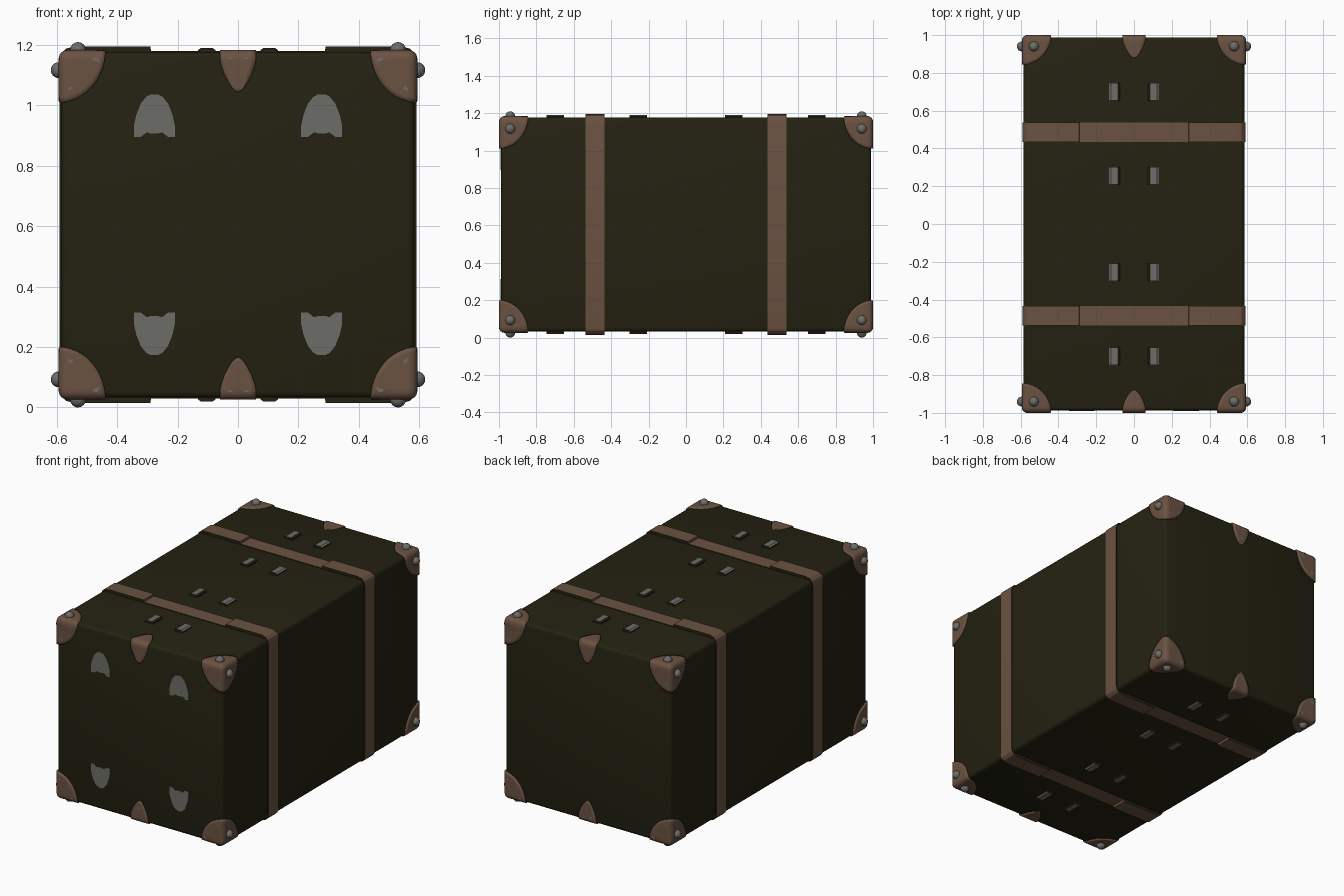
import bpy, bmesh, math
from mathutils import Vector

if "Cube" in bpy.data.objects:
    bpy.data.objects.remove(bpy.data.objects["Cube"])

ZC = 0.605                          # height of the trunk's centre
H = Vector((0.594, 1.0, 0.579))     # half size measured over the corner guards
B = Vector((0.585, 0.988, 0.572))   # half size of the body


def material(name, rgb):
    m = bpy.data.materials.new(name)
    m.diffuse_color = (*rgb, 1)
    m.use_nodes = True
    m.node_tree.nodes["Principled BSDF"].inputs["Base Color"].default_value = m.diffuse_color
    return m


OLIVE = material("dark olive", (0.0175, 0.0158, 0.0056))
BROWN = material("brown leather", (0.145, 0.085, 0.054))
GREY = material("grey metal", (0.15, 0.15, 0.14))


def finish(name, bm, mats, smooth=None):
    me = bpy.data.meshes.new(name)
    bm.to_mesh(me)
    bm.free()
    ob = bpy.data.objects.new(name, me)
    bpy.context.collection.objects.link(ob)
    for m in mats:
        me.materials.append(m)
    if smooth:
        bpy.ops.object.select_all(action='DESELECT')
        ob.select_set(True)
        bpy.context.view_layer.objects.active = ob
        bpy.ops.object.shade_smooth_by_angle(angle=math.radians(smooth))
    return ob


def prism(bm, pts, to3d, depth):
    """Extrude a flat outline along a vector."""
    f = bm.faces.new([bm.verts.new(to3d(*p)) for p in pts])
    r = bmesh.ops.extrude_face_region(bm, geom=[f])
    vs = [v for v in r['geom'] if isinstance(v, bmesh.types.BMVert)]
    bmesh.ops.translate(bm, verts=vs, vec=depth)


def rounded(d, r=0.03):
    """Round off the box edges for a point given as distances from three faces."""
    c = Vector([max(v, r) for v in d])
    n = Vector(d) - c
    return c + n.normalized() * r if n.length > 1e-6 else c


def guard(name, grids, signs):
    """Thin leather patch wrapped over the trunk's edges."""
    bm = bmesh.new()
    for rows in grids:
        vs = []
        for row in rows:
            vs.append([])
            for d in row:
                p = H - rounded(d)
                vs[-1].append(bm.verts.new([p[k] * signs[k] + (ZC if k == 2 else 0) for k in range(3)]))
        for i in range(len(vs) - 1):
            for j in range(len(vs[0]) - 1):
                bm.faces.new((vs[i][j], vs[i + 1][j], vs[i + 1][j + 1], vs[i][j + 1]))
    bmesh.ops.remove_doubles(bm, verts=bm.verts, dist=1e-5)
    bmesh.ops.dissolve_degenerate(bm, edges=bm.edges, dist=1e-5)
    bmesh.ops.recalc_face_normals(bm, faces=bm.faces)
    f = max(bm.faces, key=lambda g: g.calc_area())
    c = f.calc_center_median() - Vector((0, 0, ZC))
    # dominant face direction must point away from the centre
    if f.normal.dot(c) < 0:
        bmesh.ops.reverse_faces(bm, faces=bm.faces)
    ob = finish(name, bm, [BROWN], 40)
    s = ob.modifiers.new("thickness", 'SOLIDIFY')
    s.thickness, s.offset = 0.014, -1


# Body
bm = bmesh.new()
bmesh.ops.create_cube(bm, size=2)
for v in bm.verts:
    v.co = Vector([v.co[k] * B[k] for k in range(3)]) + Vector((0, 0, ZC))
bmesh.ops.bevel(bm, geom=bm.edges[:], offset=0.02, segments=3, profile=0.5, affect='EDGES')
finish("trunk_body", bm, [OLIVE], 40)

# Corner guards: three quarter-round leaves meeting at each corner
REACH = (0.155, 0.157, 0.174)
corner = []
for a, b in ((0, 1), (1, 2), (2, 0)):
    rows = []
    for i in range(11):
        rows.append([])
        for j in range(13):
            t = math.pi / 2 * j / 12
            d = [0, 0, 0]
            d[a] = REACH[a] * i / 10 * math.cos(t)
            d[b] = REACH[b] * i / 10 * math.sin(t)
            rows[-1].append(d)
    corner.append(rows)
SIGNS = [(x, y, z) for x in (-1, 1) for y in (-1, 1) for z in (-1, 1)]
for s in SIGNS:
    guard("corner_guard", corner, s)

# Middle guards: pointed leaves over the end edges
HALF = [(0, .06), (.01, .06), (.02, .06), (.03, .06), (.05, .056), (.08, .046),
        (.105, .033), (.125, .02), (.14, .004)]
path = [(0, s * 0.87, w) for s, w in HALF[:0:-1]] + [(s, 0, w) for s, w in HALF]
mid = [[[[H.x - w * k / 3, y, z] for k in range(-3, 4)] for z, y, w in path]]
for sy in (-1, 1):
    for sz in (-1, 1):
        guard("middle_guard", mid, (1, sy, sz))

# Round studs on the top, bottom and sides of each corner
bm = bmesh.new()
for s in SIGNS:
    for p in ((0.53, 0.94, H.z), (H.x, 0.94, 0.512)):
        r = bmesh.ops.create_uvsphere(bm, u_segments=20, v_segments=12, radius=0.026)
        q = Vector([p[k] * s[k] for k in range(3)]) + Vector((0, 0, ZC))
        bmesh.ops.translate(bm, verts=r['verts'], vec=q)
finish("corner_studs", bm, [GREY], 60)

# Flat rivets on the guards, on both ends
bm = bmesh.new()
spots = [(sx * (H.x - a), H.z - b) for sx in (-1, 1)
         for a, b in ((.123, .037), (.097, .097), (.043, .133))]
spots += [(-.027, .037 * -1 + H.z), (.027, H.z - .037), (0, H.z - .097)]
for sy in (-1, 1):
    for sz in (-1, 1):
        for x, z in spots:
            ring = [(x + .0125 * math.cos(k * math.pi / 6), sz * z + ZC + .0125 * math.sin(k * math.pi / 6))
                    for k in range(12)]
            prism(bm, ring, lambda u, w: (u, sy * (H.y - .004), w), (0, sy * 0.004, 0))
bmesh.ops.recalc_face_normals(bm, faces=bm.faces)
finish("flat_rivets", bm, [GREY])

# Straps round the trunk, leather outside and olive on the cut edges
quarter = [(.288, .576), (.290, .590), (.54, .590), (.568, .584), (.584, .568), (.591, .54)]
loop = quarter + [(x, -z) for x, z in quarter[::-1]]
loop += [(-x, -z) for x, z in quarter] + [(-x, z) for x, z in quarter[::-1]]
for yc in (-.486, .486):
    bm = bmesh.new()
    prism(bm, loop, lambda x, z: (x, yc - .051, z + ZC), (0, .102, 0))
    bmesh.ops.recalc_face_normals(bm, faces=bm.faces)
    for f in bm.faces:
        f.material_index = 1 if abs(f.normal.y) > .9 else 0
    finish("strap", bm, [BROWN, OLIVE], 30)

# Small clips on top and bottom
bm = bmesh.new()
for sx in (-1, 1):
    for sz in (-1, 1):
        for y in (-.70, -.255, .255, .70):
            prof = [(.075, .565), (.075, .579), (.085, .586), (.122, .586), (.132, .579), (.132, .565)]
            prism(bm, [(sx * a, sz * b + ZC) for a, b in prof],
                  lambda x, z: (x, y - .047, z), (0, .094, 0))
bmesh.ops.recalc_face_normals(bm, faces=bm.faces)
for f in bm.faces:
    inner = f.normal.x * f.calc_center_median().x < -1e-4
    f.material_index = 0 if abs(f.normal.z) > .5 and not inner else 1
finish("strap_clips", bm, [GREY, OLIVE])

# Arched plates on the front
side = [(.012, .432), (.027, .424), (.045, .402), (.060, .364), (.068, .328),
        (.068, .291), (.045, .291), (.026, .306), (.010, .302)]
arch = side + [(-x, z) for x, z in side[::-1]]
bm = bmesh.new()
for sx in (-1, 1):
    for sz in (-1, 1):
        prism(bm, [(x + sx * .277, sz * z + ZC) for x, z in arch],
              lambda x, z: (x, -B.y + .003, z), (0, -.006, 0))
bmesh.ops.recalc_face_normals(bm, faces=bm.faces)
finish("front_plates", bm, [GREY])
